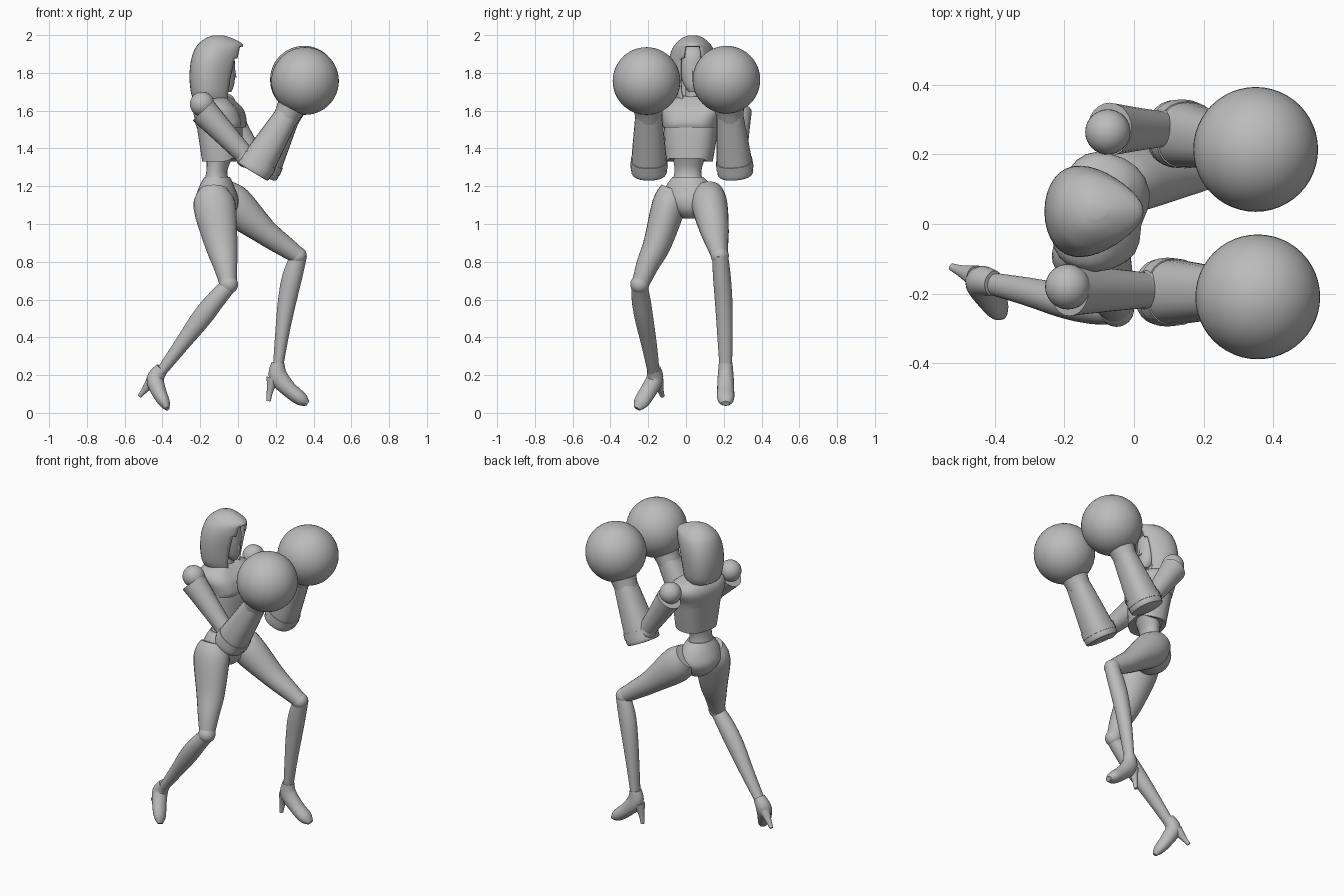
import bpy, bmesh, math
from mathutils import Vector

cube = bpy.data.objects.get("Cube")
if cube:
    bpy.data.objects.remove(cube)

GREY = (0.5, 0.5, 0.5, 1)
mat = bpy.data.materials.new("plain grey")
mat.use_nodes = True
mat.diffuse_color = GREY
mat.node_tree.nodes["Principled BSDF"].inputs["Base Color"].default_value = GREY

SIDE = Vector((0, 1, 0))
TWIST = Vector((0.25, 0.97, 0))    # shoulder and hip line of the turned body


def finish(name, bm, angle=40):
    bmesh.ops.recalc_face_normals(bm, faces=bm.faces)
    mesh = bpy.data.meshes.new(name)
    bm.to_mesh(mesh)
    bm.free()
    obj = bpy.data.objects.new(name, mesh)
    bpy.context.collection.objects.link(obj)
    mesh.materials.append(mat)
    bpy.ops.object.select_all(action='DESELECT')
    obj.select_set(True)
    bpy.context.view_layer.objects.active = obj
    bpy.ops.object.shade_smooth_by_angle(angle=math.radians(angle))
    return obj


def smooth_rows(rows, steps):
    """Catmull-Rom interpolation of (x, y, z, depth, width) rows."""
    rows = [Vector(r if len(r) == 5 else (*r, r[3])) for r in rows]
    out = []
    for i in range(len(rows) - 1):
        p1, p2 = rows[i], rows[i + 1]
        p0 = rows[i - 1] if i else p1
        p3 = rows[min(i + 2, len(rows) - 1)]
        for s in range(steps):
            t = s / steps
            out.append(p1 + (p2 - p0) * (t / 2)
                       + (p0 * 2 - p1 * 5 + p2 * 4 - p3) * (t * t / 2)
                       + (p1 * 3 - p0 - p2 * 3 + p3) * (t ** 3 / 2))
    return out + [rows[-1]]


def loft(name, rows, ref=SIDE, steps=4, n=24, power=1.0, level=False, shape=None, keep=None):
    """Loft oval rings along a path; level rings stay horizontal."""
    rows = smooth_rows(rows, steps)
    centres = [Vector(r[:3]) for r in rows]
    bm = bmesh.new()
    rings = []
    for i, r in enumerate(rows):
        t = centres[min(i + 1, len(rows) - 1)] - centres[max(i - 1, 0)]
        t = Vector((0, 0, 1)) if level else t.normalized()
        v = (ref - t * ref.dot(t)).normalized()
        u = v.cross(t)
        ring = []
        for k in range(n):
            a = 2 * math.pi * k / n
            c, s = math.cos(a), math.sin(a)
            c = math.copysign(abs(c) ** power, c)
            s = math.copysign(abs(s) ** power, s)
            p = centres[i] + u * (c * r[3]) + v * (s * r[4])
            ring.append(bm.verts.new(shape(p, a, i, centres[i]) if shape else p))
        rings.append(ring)
    for i in range(len(rings) - 1):
        for k in range(n):
            if keep is None or keep(2 * math.pi * (k + .5) / n, centres[i].z):
                j = (k + 1) % n
                bm.faces.new((rings[i][k], rings[i][j], rings[i + 1][j], rings[i + 1][k]))
    if keep is None:
        bm.faces.new(rings[0])
    bm.faces.new(rings[-1])
    return finish(name, bm)


def ball(name, centre, radii, segs=32):
    bm = bmesh.new()
    bmesh.ops.create_uvsphere(bm, u_segments=segs, v_segments=segs // 2, radius=1)
    for v in bm.verts:
        v.co = Vector(centre) + Vector(a * b for a, b in zip(v.co, radii))
    return finish(name, bm)


# Ribcage with an arched lower front edge
def arch(p, a, i, c):
    if i == 0:
        p.z += 0.06 * max(0, math.cos(a)) ** 4
    return p


loft("ribcage", [(-.085, .018, 1.33, .1, .122), (-.09, .022, 1.42, .108, .134),
                 (-.098, .028, 1.52, .115, .145), (-.11, .035, 1.59, .112, .165),
                 (-.12, .036, 1.64, .085, .15), (-.12, .036, 1.68, .045, .06)],
     TWIST, power=.8, level=True, shape=arch)

# Cropped jacket over the chest, with a shallow notch at the centre front
def bust(p, a, i, c):
    front = max(0, math.cos(a))
    p.x += 0.022 * front * abs(math.sin(2 * a))
    return p


loft("chest_top", [(-.098, .026, 1.51, .116, .147), (-.098, .028, 1.54, .123, .153),
                   (-.11, .035, 1.6, .118, .172), (-.122, .036, 1.645, .09, .15),
                   (-.122, .036, 1.675, .055, .075)],
     TWIST, power=.8, level=True, shape=bust)
loft("waist", [(-.09, .02, 1.38, .075, .095), (-.112, .01, 1.28, .054, .072),
               (-.11, .01, 1.2, .075, .09)], TWIST, level=True)
loft("pelvis", [(-.11, .01, 1.25, .066, .082), (-.112, .015, 1.2, .09, .122),
                (-.112, .022, 1.13, .112, .14), (-.105, .028, 1.07, .095, .1),
                (-.1, .03, 1.03, .05, .045)], TWIST, level=True)

# Head: open hood, recessed face and neck
loft("neck", [(-.11, .036, 1.62, .05), (-.1, .036, 1.7, .038), (-.1, .036, 1.8, .04)])
loft("face", [(-.055, .035, 1.7, .02), (-.07, .035, 1.74, .05, .048),
              (-.09, .035, 1.82, .075, .072), (-.1, .035, 1.9, .075),
              (-.1, .035, 1.95, .03)], level=True)
loft("nose", [(-.022, .035, 1.775, .014), (-.025, .035, 1.84, .006)], steps=1, n=6)


def pointed_front(p, a, i, c):
    p.y = c.y + (p.y - c.y) * (1 - 0.22 * math.cos(a))
    return p


profile = [(1.66, -.238, -.03, .105), (1.7, -.25, -.025, .12), (1.78, -.257, -.01, .128),
           (1.86, -.25, .01, .125), (1.92, -.232, .024, .11), (1.955, -.208, .022, .088),
           (1.985, -.168, -.035, .055), (1.999, -.13, -.08, .02)]
hood = loft("hood", [((b + f) / 2, .036, z, (f - b) / 2, w) for z, b, f, w in profile],
            n=36, level=True, shape=pointed_front,
            keep=lambda a, z: z > 1.935 or math.cos(a) < math.cos(
                math.radians(42 if z < 1.87 else 26)))
solid = hood.modifiers.new("thickness", 'SOLIDIFY')
solid.thickness = 0.012

# Arms with ball shoulders, flared forearms and round gloves
arms = {
    "right": [(-.19, -.18, 1.635), (.045, -.19, 1.355), (.078, -.195, 1.275),
              (.262, -.198, 1.58), (.355, -.209, 1.757)],
    "left": [(-.075, .264, 1.63), (.09, .272, 1.35), (.118, .262, 1.268),
             (.268, .232, 1.58), (.349, .214, 1.764)],
}
for side, path in arms.items():
    shoulder, elbow, cuff, wrist, glove = map(Vector, path)
    ball(side + "_shoulder", shoulder, (.065,) * 3)
    top = shoulder + Vector((.005, -.008 if side == "right" else .008, -.035))
    loft(side + "_upper_arm", [(*top, .076), (*top.lerp(elbow, .5), .062), (*elbow, .05)])
    ball(side + "_elbow", elbow, (.058,) * 3)
    loft(side + "_forearm", [(*cuff, .085, .088), (*cuff.lerp(wrist, .06), .095, .096),
                             (*cuff.lerp(wrist, .45), .083, .087), (*wrist, .064, .07)],
         power=.85)
    loft(side + "_forearm_band", [(*cuff.lerp(wrist, .1), .098, .099),
                                  (*cuff.lerp(wrist, .22), .096, .096)], steps=1, power=.85)
    loft(side + "_glove_cuff", [(*wrist.lerp(glove, -.15), .066, .07),
                                (*wrist.lerp(glove, .15), .074, .078),
                                (*wrist.lerp(glove, .4), .092), (*wrist.lerp(glove, .65), .14)])
    ball(side + "_glove", glove, (.179,) * 3, 48)

# Legs: thigh, knee, shin
loft("right_thigh", [(-.13, -.06, 1.18, .075), (-.125, -.09, 1.1, .112, .09),
                     (-.09, -.15, .9, .088, .075), (-.067, -.205, .78, .064, .06),
                     (-.052, -.24, .685, .046)])
loft("left_thigh", [(-.09, .115, 1.17, .08), (-.02, .125, 1.1, .105, .095),
                    (.14, .152, .96, .07, .075), (.25, .168, .88, .055, .055),
                    (.315, .177, .835, .045)])
loft("right_shin", [(-.045, -.247, .68, .042), (-.12, -.237, .595, .05),
                    (-.195, -.222, .5, .053, .049), (-.3, -.195, .36, .04, .041),
                    (-.405, -.172, .22, .028, .032)])
loft("left_shin", [(.325, .18, .84, .042), (.287, .19, .72, .053, .047),
                   (.258, .2, .58, .048, .046), (.234, .206, .42, .037, .041),
                   (.214, .21, .26, .028, .034)])
ball("right_knee", (-.05, -.245, .68), (.05,) * 3)
ball("left_knee", (.316, .179, .832), (.048,) * 3)

# High heeled shoes
loft("right_shoe", [(-.402, -.17, .235, .034, .036), (-.438, -.165, .18, .046, .045),
                    (-.42, -.2, .115, .04, .044), (-.39, -.238, .055, .03, .04),
                    (-.374, -.258, .022, .012, .018)])
loft("left_shoe", [(.212, .21, .265, .034, .036), (.212, .21, .195, .05, .042),
                   (.27, .21, .125, .042, .045), (.335, .21, .073, .036, .044),
                   (.37, .21, .05, .014, .022)])
loft("right_heel", [(-.455, -.15, .17, .032), (-.495, -.135, .12, .017), (-.522, -.124, .088, .011)])
loft("left_heel", [(.185, .21, .185, .034), (.17, .21, .12, .018), (.162, .21, .062, .011)])
